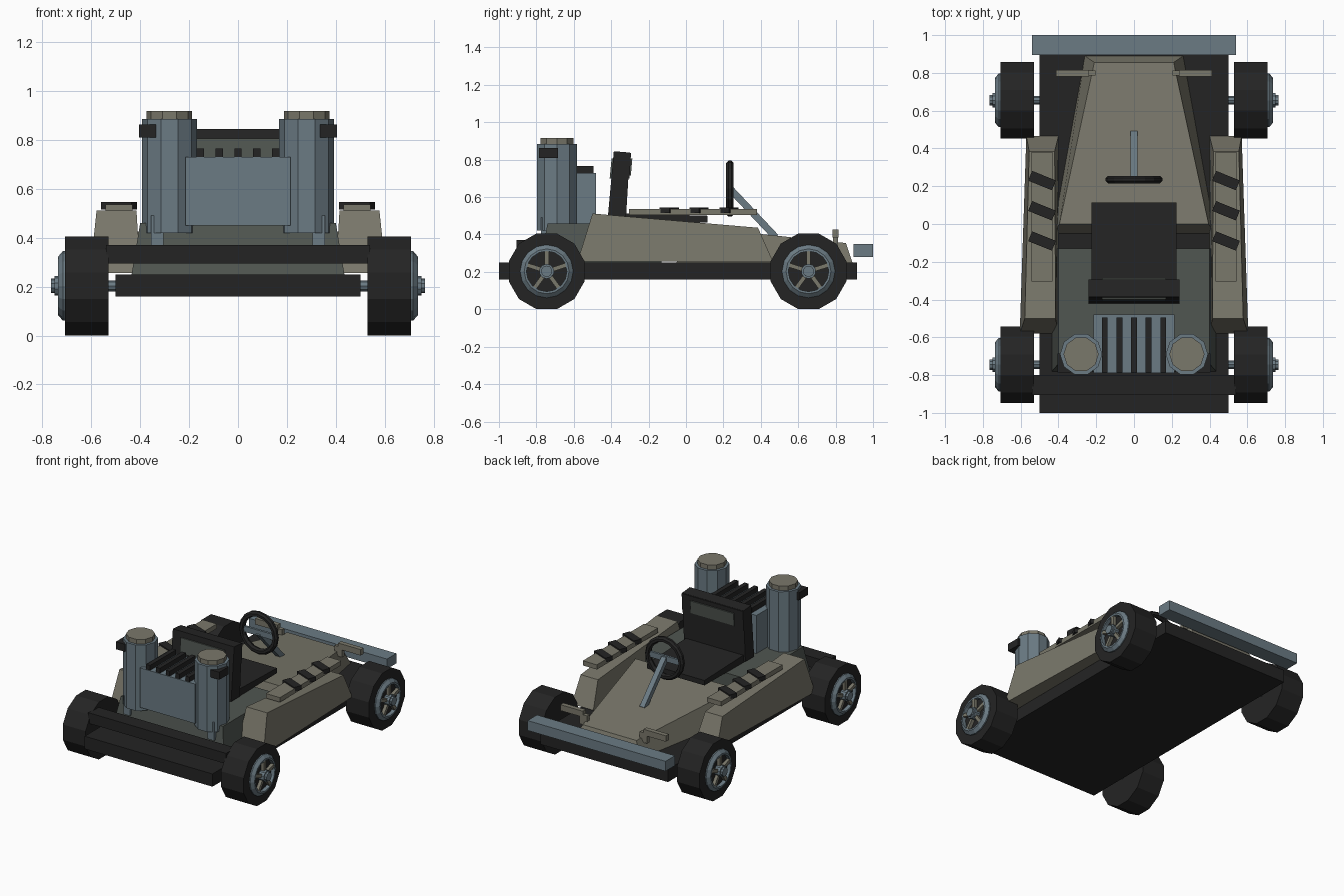
import bpy, bmesh, math
from mathutils import Matrix, Vector

if "Cube" in bpy.data.objects:
    bpy.data.objects.remove(bpy.data.objects["Cube"])


def material(name, rgb):
    m = bpy.data.materials.new(name)
    lin = [((c / 255 + 0.055) / 1.055) ** 2.4 for c in rgb]
    m.diffuse_color = (*lin, 1)
    m.use_nodes = True
    m.node_tree.nodes["Principled BSDF"].inputs["Base Color"].default_value = m.diffuse_color
    return m


TAN = material("warm grey panel", (122, 120, 107))
STEEL = material("blue grey metal", (107, 123, 132))
BLACK = material("black rubber", (36, 36, 36))
DARK = material("dark green grey", (80, 86, 81))


def finish(name, bm, mat):
    bmesh.ops.recalc_face_normals(bm, faces=bm.faces)
    me = bpy.data.meshes.new(name)
    bm.to_mesh(me)
    bm.free()
    me.materials.append(mat)
    ob = bpy.data.objects.new(name, me)
    bpy.context.collection.objects.link(ob)
    return ob


def loft(name, a, b, mat):
    """Solid between two matching polygons."""
    bm = bmesh.new()
    va = [bm.verts.new(p) for p in a]
    vb = [bm.verts.new(p) for p in b]
    n = len(a)
    bm.faces.new(va)
    bm.faces.new(vb)
    for i in range(n):
        bm.faces.new((va[i], va[(i + 1) % n], vb[(i + 1) % n], vb[i]))
    return finish(name, bm, mat)


def box(name, x, y, z, mat, turn=0):
    bm = bmesh.new()
    bmesh.ops.create_cube(bm, size=1)
    size = [r[1] - r[0] for r in (x, y, z)]
    mid = [(r[1] + r[0]) / 2 for r in (x, y, z)]
    bm.transform(Matrix.Translation(mid) @ Matrix.Rotation(turn, 4, 'Z') @ Matrix.Diagonal((*size, 1)))
    return finish(name, bm, mat)


def cylinder(name, p, q, r, sides, mat, phase=0, r2=None):
    """Cylinder running from point p to point q."""
    p, q = Vector(p), Vector(q)
    bm = bmesh.new()
    bmesh.ops.create_cone(bm, cap_ends=True, segments=sides, radius1=r,
                          radius2=r if r2 is None else r2, depth=(q - p).length)
    rot = (q - p).to_track_quat('Z', 'Y').to_matrix().to_4x4()
    bm.transform(Matrix.Translation((p + q) / 2) @ rot @ Matrix.Rotation(phase, 4, 'Z'))
    return finish(name, bm, mat)


def ring(name, matrix, profile, sides, mat):
    """Closed (radius, depth) profile turned around the local z axis."""
    bm = bmesh.new()
    loops = []
    for i in range(sides):
        a = 2 * math.pi * i / sides
        loops.append([bm.verts.new(matrix @ Vector((r * math.cos(a), r * math.sin(a), d)))
                      for r, d in profile])
    n = len(profile)
    for i in range(sides):
        s, t = loops[i], loops[(i + 1) % sides]
        for j in range(n):
            bm.faces.new((s[j], s[(j + 1) % n], t[(j + 1) % n], t[j]))
    return finish(name, bm, mat)


# Chassis and bumpers
box("chassis_floor", (-.5, .5), (-1, .915), (.16, .25), BLACK)
box("front_beam", (-.54, .54), (-.905, -.8), (.295, .37), BLACK)
box("rear_bumper", (-.54, .54), (.895, 1), (.28, .35), STEEL)

# Hood: tapered, sloping towards the rear bumper
loft("hood",
     [(-.43, -.05, .25), (.43, -.05, .25), (.26, .89, .25), (-.26, .89, .25)],
     [(-.395, 0, .445), (.395, 0, .445), (.21, .855, .354), (-.21, .855, .354)], TAN)

# Engine bay deck
loft("engine_deck",
     [(-.435, -.78, .25), (.435, -.78, .25), (.435, -.13, .25), (-.435, -.13, .25)],
     [(-.4, -.74, .46), (.4, -.74, .46), (.4, -.13, .46), (-.4, -.13, .46)], DARK)

# Engine block and cooling fins
box("engine_block", (-.215, .215), (-.79, -.48), (.45, .73), STEEL).scale.z = 1
for i in range(5):
    x = (i - 2) * .077
    box("engine_fin", (x - .015, x + .015), (-.785, -.495), (.725, .765), BLACK)

# Seat
loft("seat_cushion",
     [(-.225, -.4, .46), (.225, -.4, .46), (.225, .115, .465), (-.225, .115, .465)],
     [(-.225, -.4, .515), (.225, -.4, .515), (.225, .115, .5), (-.225, .115, .5)], BLACK)
loft("seat_back",
     [(-.24, -.42, .47), (.24, -.42, .47), (.24, -.322, .47), (-.24, -.322, .47)],
     [(-.24, -.386, .845), (.24, -.386, .845), (.24, -.3, .838), (-.24, -.3, .838)], BLACK)
loft("headrest_rim",
     [(-.24, -.33, .69), (.24, -.33, .69), (.24, -.302, .70), (-.24, -.302, .70)],
     [(-.24, -.32, .838), (.24, -.32, .838), (.24, -.294, .836), (-.24, -.294, .836)], BLACK)
for name, lo, hi, z0 in (("seat_panel_inner", -.301, -.293, .715),
                         ("seat_panel_outer", -.404, -.394, .7)):
    loft(name, [(-.17, lo - .004, z0), (.17, lo - .004, z0), (.17, lo + .006, z0), (-.17, lo + .006, z0)],
         [(-.17, hi - .004, .805), (.17, hi - .004, .805), (.17, hi + .006, .805), (-.17, hi + .006, .805)], DARK)

# Steering wheel and column
wheel_at = Matrix.Translation((0, .235, .645)) @ Matrix.Rotation(math.pi / 2, 4, 'X')
ring("steering_wheel", wheel_at,
     [(.15, -.008), (.15, .008), (.138, .02), (.12, .02), (.112, 0), (.12, -.02), (.138, -.02)], 16, BLACK)
box("steering_spoke", (-.125, .125), (.227, .243), (.625, .665), STEEL)
cylinder("steering_column", (0, .235, .645), (0, .48, .385), .026, 4, STEEL, math.pi / 4)

for s in (-1, 1):
    # Side pods with flared outer walls
    loft("side_pod",
         [(s * .4, -.58, .255), (s * .605, -.58, .255), (s * .57, .465, .255), (s * .4, .465, .255)],
         [(s * .415, -.5, .512), (s * .578, -.5, .512), (s * .555, .385, .436), (s * .42, .385, .436)], TAN)
    # Pod top plates with diagonal straps
    box("pod_plate", (s * .487 - .055, s * .487 + .055), (-.305, .38), (.503, .536), TAN)
    for y in (.23, .07, -.09):
        box("pod_strap", (s * .487 - .068, s * .487 + .068), (y - .028, y + .028), (.515, .545), BLACK,
            math.radians(-22))

    # Exhaust stacks, caps, clamps and feed pipes
    cylinder("exhaust_stack", (s * .28, -.69, .42), (s * .28, -.69, .885), .112, 10, STEEL, math.pi / 10)
    cylinder("exhaust_cap", (s * .28, -.69, .885), (s * .28, -.69, .917), .093, 10, TAN, math.pi / 10)
    box("exhaust_clamp", (s * .37 - .035, s * .37 + .035), (-.787, -.685), (.81, .863), BLACK)
    box("exhaust_pipe", (s * .33 - .025, s * .33 + .025), (-.775, -.725), (.36, .49), STEEL)

    # Rear lights
    box("rear_light", (s * .325 - .088, s * .325 + .088), (.782, .815), (.384, .426), TAN)
    box("rear_light_mount", (s * .235 - .03, s * .235 + .03), (.785, .812), (.33, .4), TAN)

    # Wheels
    for y in (-.745, .655):
        z = .203
        cylinder("axle", (s * .42, y, z), (s * .54, y, z), .022, 8, STEEL)
        cylinder("tyre", (s * .53, y, z), (s * .708, y, z), .2095, 12, BLACK, math.pi / 12)
        hub = Matrix.Translation((s * .7, y, z)) @ Matrix.Rotation(s * math.pi / 2, 4, 'Y')
        ring("rim", hub, [(.142, 0), (.142, .016), (.12, .035), (.108, .035), (.108, 0)], 16, STEEL)
        for k in range(5):
            a = math.pi / 2 + k * math.tau / 5
            d = Vector((0, math.cos(a), math.sin(a)))
            c = Vector((s * .722, y, z))
            cylinder("wheel_spoke", c + d * .025, c + d * .115, .016, 4, TAN, math.pi / 4)
        cylinder("hub_cap", (s * .7, y, z), (s * .75, y, z), .04, 10, STEEL)
        cylinder("hub_nut", (s * .75, y, z), (s * .765, y, z), .03, 10, STEEL)
